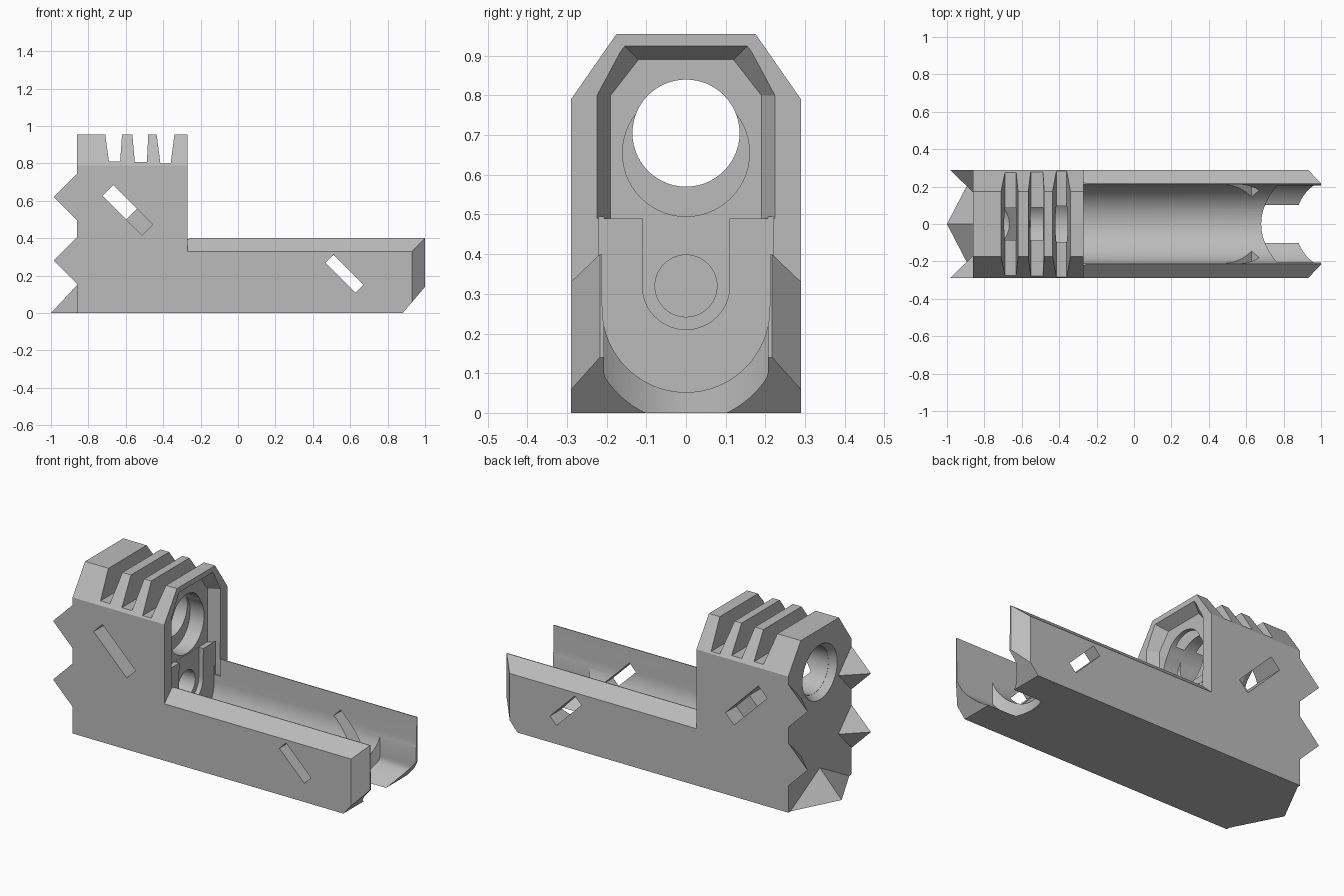
import bpy, bmesh, math
from mathutils import Matrix, Vector

cube = bpy.data.objects.get("Cube")
if cube:
    bpy.data.objects.remove(cube, do_unlink=True)

grey = bpy.data.materials.new("plain grey")
grey.use_nodes = True
tone = (0.5, 0.5, 0.5, 1)
grey.diffuse_color = tone
grey.node_tree.nodes["Principled BSDF"].inputs["Base Color"].default_value = tone


def finish(name, bm):
    bmesh.ops.recalc_face_normals(bm, faces=bm.faces[:])
    mesh = bpy.data.meshes.new(name)
    bm.to_mesh(mesh)
    bm.free()
    mesh.materials.append(grey)
    ob = bpy.data.objects.new(name, mesh)
    bpy.context.scene.collection.objects.link(ob)
    return ob


def prism(name, pts, axis, lo, hi):
    """Extrude a 2D outline along x, y or z."""
    place = {"x": lambda a, b, t: (t, a, b),
             "y": lambda a, b, t: (a, t, b),
             "z": lambda a, b, t: (a, b, t)}[axis]
    bm = bmesh.new()
    ends = [[bm.verts.new(place(a, b, t)) for a, b in pts] for t in (lo, hi)]
    n = len(pts)
    for ring in ends:
        bm.faces.new(ring)
    for i in range(n):
        j = (i + 1) % n
        bm.faces.new((ends[0][i], ends[0][j], ends[1][j], ends[1][i]))
    return finish(name, bm)


def hull(name, pts):
    bm = bmesh.new()
    for p in pts:
        bm.verts.new(p)
    bmesh.ops.convex_hull(bm, input=bm.verts[:])
    bmesh.ops.dissolve_limit(bm, angle_limit=0.01, verts=bm.verts[:], edges=bm.edges[:])
    return finish(name, bm)


def tube(name, z, lo, hi, r_lo, r_hi=None):
    """Round cutter along x."""
    bm = bmesh.new()
    bmesh.ops.create_cone(bm, cap_ends=True, segments=56, radius1=r_lo,
                          radius2=r_hi or r_lo, depth=hi - lo,
                          matrix=Matrix.Translation(((lo + hi) / 2, 0, z))
                          @ Matrix.Rotation(math.pi / 2, 4, "Y"))
    return finish(name, bm)


def arc(cz, r, start, end, n):
    angles = [math.radians(start + (end - start) * i / n) for i in range(n + 1)]
    return [(r * math.cos(a), cz + r * math.sin(a)) for a in angles]


def boolean(ob, cutters, operation="DIFFERENCE"):
    for c in cutters:
        c.hide_render = True
        mod = ob.modifiers.new("cut", "BOOLEAN")
        mod.operation, mod.solver, mod.object = operation, "EXACT", c
    bpy.context.view_layer.update()
    mesh = bpy.data.meshes.new_from_object(
        ob.evaluated_get(bpy.context.evaluated_depsgraph_get()))
    ob.modifiers.clear()
    ob.data = mesh
    for c in cutters:
        bpy.data.objects.remove(c, do_unlink=True)


def slanted(cx, cz, start, end, width):
    """Rectangle running down to the right at 45 degrees."""
    along, across = Vector((1, -1)).normalized(), Vector((1, 1)).normalized()
    c = Vector((cx, cz))
    return [tuple(c + along * s + across * w * width / 2)
            for s, w in ((start, -1), (end, -1), (end, 1), (start, 1))]


# L-shaped body
FRONT, STEP, END, HALF = -0.86, -0.27, 1.0, 0.29
body = prism("body", [(FRONT, 0), (END, 0), (END, 0.4), (STEP, 0.4),
                      (STEP, 0.955), (FRONT, 0.955)], "y", -HALF, HALF)
cuts = []

# Long chamfers on block and rails, upright chamfers at the open end
for s in (-1, 1):
    cuts.append(prism("block_chamfer", [(s * 0.29, 0.79), (s * 0.175, 0.955), (s * 0.175, 1.1),
                                        (s * 0.4, 1.1), (s * 0.4, 0.79)], "x", -1, STEP))
    cuts.append(prism("rail_chamfer", [(s * 0.29, 0.33), (s * 0.217, 0.4), (s * 0.217, 0.5),
                                       (s * 0.4, 0.5), (s * 0.4, 0.33)], "x", STEP, 1.2))
    cuts.append(prism("end_chamfer", [(0.93, s * 0.29), (1.0, s * 0.217), (1.1, s * 0.217),
                                      (1.1, s * 0.4), (0.93, s * 0.4)], "z", -0.1, 0.6))
cuts.append(prism("bottom_chamfer", [(0.88, 0), (1.0, 0.14), (1.1, 0.14),
                                     (1.1, -0.1), (0.88, -0.1)], "y", -0.5, 0.5))

# Rounded channel between the rails
trough = arc(0.263, 0.211, 180, 360, 40)
cuts.append(prism("channel", [(-0.213, 0.45)] + trough + [(0.213, 0.45)], "x", -0.301, 1.2))

# Wider relief at the open end, with a curved start
ring = [(max(-0.207, min(0.207, y)), z) for y, z in arc(0.22, 0.242, 205, 335, 32)]
relief = prism("end_relief", ring + [(0.207, 0.3), (-0.207, 0.3)], "x", 0.6, 1.2)
mouth = [(0.68 + 2.0 * (i / 50) ** 2, i / 50) for i in range(-12, 13)]
boolean(relief, [prism("mouth", mouth + [(1.15, 0.24), (1.15, -0.24)], "z", -0.3, 0.6)],
        "INTERSECT")
cuts.append(relief)


# Recess in the rear face of the block, with flared walls
def recess(x, w, top, bottom):
    return [(x, s * a, z) for s in (-1, 1)
            for a, z in ((w, bottom), (w, 0.8), (w - 0.07, top))]


cuts.append(hull("recess", recess(-0.26, 0.23, 0.93, 0.49) + recess(-0.33, 0.19, 0.89, 0.49)))
cuts.append(prism("lower_recess", [(-0.22, 0.3), (0.22, 0.3), (0.22, 0.495), (-0.22, 0.495)],
                  "x", -0.3, -0.26))
cuts.append(prism("u_recess", arc(0.32, 0.11, 180, 360, 24) + [(0.11, 0.5), (-0.11, 0.5)],
                  "x", -0.329, -0.26))

# Bores
cuts.append(tube("main_bore", 0.705, -1.1, -0.2, 0.135))
cuts.append(tube("counterbore", 0.655, -0.42, -0.2, 0.16))
cuts.append(tube("front_countersink", 0.705, -0.87, -0.82, 0.165, 0.136))
cuts.append(tube("lower_bore", 0.32, -0.7, -0.2, 0.078))

# Top vents
for a, b, c, d, z in ((-0.71, -0.62, -0.69, -0.63, 0.81),
                      (-0.565, -0.48, -0.552, -0.487, 0.808),
                      (-0.435, -0.34, -0.415, -0.36, 0.8)):
    k = (1.1 - z) / (0.955 - z)
    cuts.append(prism("vent", [(c, z), (d, z), (d + (b - d) * k, 1.1), (c + (a - c) * k, 1.1)],
                      "y", -0.5, 0.5))

# Slanted side slots
cuts.append(prism("block_slot", slanted(-0.59, 0.55, -0.15, 0.03, 0.08), "y", -0.5, 0.5))
for s in (-1, 1):
    cuts.append(prism("slot_tail", slanted(-0.59, 0.55, 0.0, 0.15, 0.08), "y",
                      min(s * 0.19, s * 0.5), max(s * 0.19, s * 0.5)))
cuts.append(prism("rail_slot", slanted(0.57, 0.21, -0.113, 0.113, 0.06), "y", -0.5, 0.5))
boolean(body, cuts)

# Spikes on the front face
spikes = [hull("bottom_spike", [(FRONT, -0.27, 0), (FRONT, 0.27, 0),
                                (FRONT, 0, 0.15), (-1, 0, 0)])]
for side, s in (("left", 1), ("right", -1)):
    for z in (0.28, 0.62):
        spikes.append(hull(f"side_spike_{side}", [
            (FRONT, s * HALF, z - 0.125), (FRONT, s * HALF, z + 0.125),
            (FRONT, s * 0.17, z), (-0.985, s * HALF, z)]))

# Smooth bores and channel, sharp corners
bpy.ops.object.select_all(action="DESELECT")
body.select_set(True)
bpy.context.view_layer.objects.active = body
bpy.ops.object.shade_smooth_by_angle(angle=math.radians(25))
